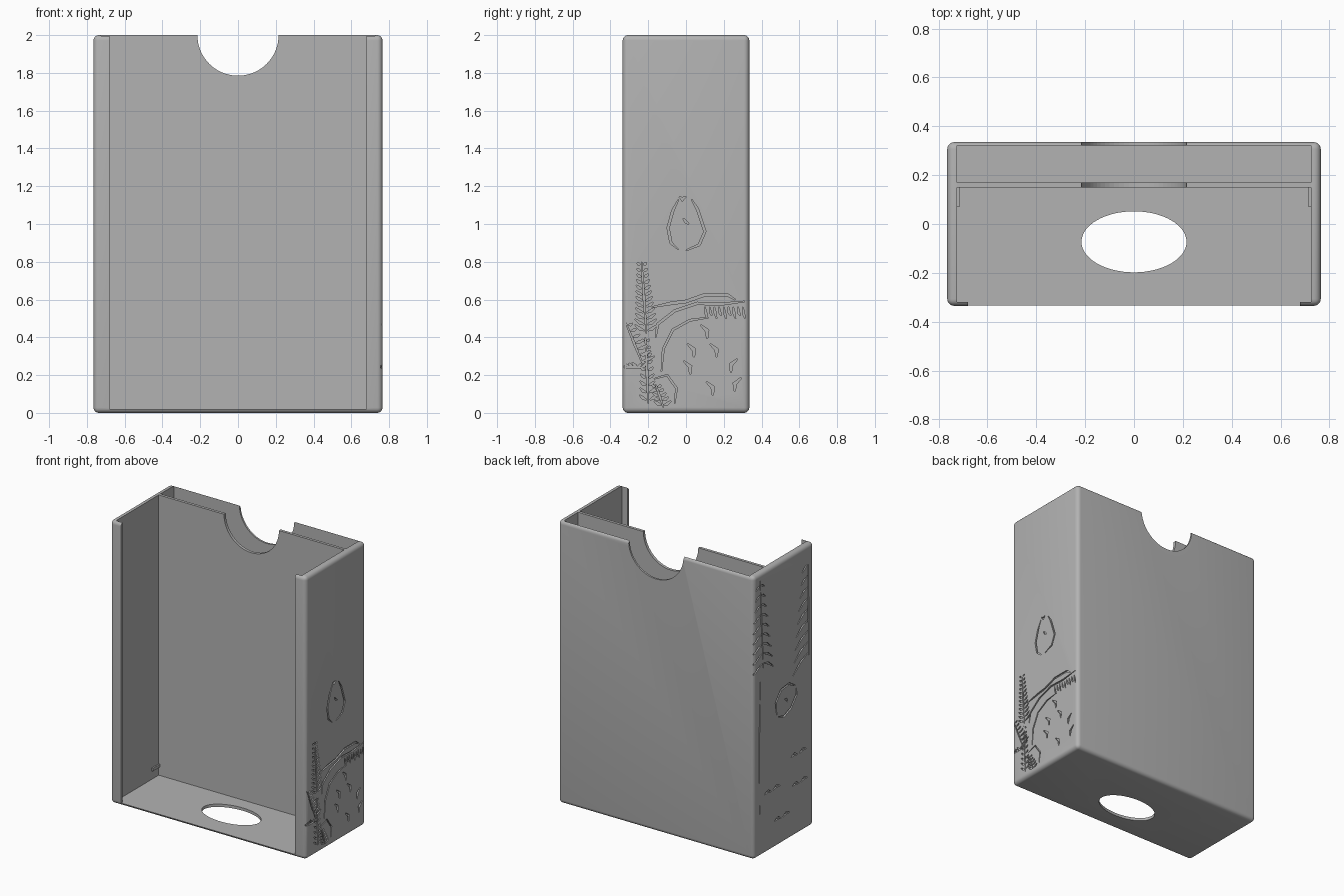
import bpy, bmesh, math
from mathutils import Vector

if "Cube" in bpy.data.objects:
    bpy.data.objects.remove(bpy.data.objects["Cube"])

grey = bpy.data.materials.new("grey plastic")
grey.diffuse_color = (0.45, 0.45, 0.45, 1)
grey.use_nodes = True
grey.node_tree.nodes["Principled BSDF"].inputs["Base Color"].default_value = grey.diffuse_color
W, D, H = 0.765, 0.335, 2.0


def make(name, bm, helper=False):
    bmesh.ops.recalc_face_normals(bm, faces=bm.faces)
    me = bpy.data.meshes.new(name)
    bm.to_mesh(me)
    bm.free()
    ob = bpy.data.objects.new(name, me)
    bpy.context.collection.objects.link(ob)
    me.materials.append(grey)
    ob.hide_render = helper
    ob.hide_set(helper)
    return ob


def add_box(bm, x0, x1, y0, y1, z0, z1):
    vs = bmesh.ops.create_cube(bm, size=1)["verts"]
    for v in vs:
        v.co = Vector(((x0 + x1) / 2 + v.co.x * (x1 - x0),
                       (y0 + y1) / 2 + v.co.y * (y1 - y0),
                       (z0 + z1) / 2 + v.co.z * (z1 - z0)))


def box(name, *dims, helper=False):
    bm = bmesh.new()
    add_box(bm, *dims)
    return make(name, bm, helper)


def prism(bm, a, b):
    """Closed solid between two matching outlines."""
    va, vb = [bm.verts.new(p) for p in a], [bm.verts.new(p) for p in b]
    bm.faces.new(va)
    bm.faces.new(vb[::-1])
    n = len(a)
    for i in range(n):
        bm.faces.new((va[i], vb[i], vb[(i + 1) % n], va[(i + 1) % n]))


def cut(ob, cutter, self_hit=False):
    m = ob.modifiers.new("cut " + cutter.name, "BOOLEAN")
    m.operation, m.solver, m.object = "DIFFERENCE", "EXACT", cutter
    m.use_self = self_hit


# Cutters: cavity, front opening, thumb notch, floor hole
cavity = box("cavity_cutter", -0.725, 0.725, -0.32, 0.322, 0.02, 2.2, helper=True)
opening = box("opening_cutter", -0.68, 0.68, -0.5, -0.25, 0.02, 2.2, helper=True)
ring = [(math.cos(i * math.tau / 64), math.sin(i * math.tau / 64)) for i in range(64)]
bm = bmesh.new()
prism(bm, [(0.215 * c, 0, 2 + 0.215 * s) for c, s in ring],
      [(0.215 * c, 0.6, 2 + 0.215 * s) for c, s in ring])
notch = make("notch_cutter", bm, True)
bm = bmesh.new()
prism(bm, [(0.215 * c, -0.073 + 0.125 * s, -0.1) for c, s in ring],
      [(0.215 * c, -0.073 + 0.125 * s, 0.1) for c, s in ring])
hole = make("floor_hole_cutter", bm, True)

# Engraved strokes: tapered outlines in (y, z) on a side wall
groove_bm = bmesh.new()


def stroke(side, pts, w=0.008, tip=0.3):
    n = len(pts)
    left, right = [], []
    for i, p in enumerate(pts):
        a, b = Vector(pts[max(i - 1, 0)]), Vector(pts[min(i + 1, n - 1)])
        d = (b - a).normalized()
        k = w / 2 * (tip if i in (0, n - 1) else 1)
        left.append((p[0] - d.y * k, p[1] + d.x * k))
        right.append((p[0] + d.y * k, p[1] - d.x * k))
    outline = left + right[::-1]
    prism(groove_bm, [(side * (W - 0.01), y, z) for y, z in outline],
          [(side * (W + 0.02), y, z) for y, z in outline])


def frond(side, base, top, n, length, lean, sides=(-1, 1)):
    """Stem with paired leaves getting shorter toward the top."""
    a, b = Vector(base), Vector(top)
    stroke(side, [a, a.lerp(b, 0.5), b], 0.01)
    for i in range(n):
        p = a.lerp(b, (i + 0.5) / n)
        ln = length * (1 - 0.75 * i / n)
        for s in sides:
            start = p + Vector((s * 0.009, 0))
            stroke(side, [start, start + Vector((s * ln * 0.5, lean * ln * 0.35)),
                          start + Vector((s * ln, lean * ln))], 0.014)


# Right wall: pear ring, hill outlines, ferns, crescents
stroke(1, [(-0.04, 1.13), (-0.07, 1.07), (-0.095, 0.98), (-0.08, 0.9), (-0.04, 0.865)], 0.012)
stroke(1, [(0.03, 1.13), (0.06, 1.08), (0.1, 0.96), (0.07, 0.89), (0.0, 0.86)], 0.012)
stroke(1, [(-0.035, 1.145), (-0.02, 1.13), (0.0, 1.145)], 0.02)
stroke(1, [(-0.015, 1.03), (0, 1.01), (0.015, 1.0)], 0.015)
stroke(1, [(-0.18, 0.56), (-0.08, 0.58), (0, 0.59), (0.1, 0.625), (0.22, 0.625), (0.26, 0.6)], 0.014)
stroke(1, [(-0.16, 0.4), (-0.15, 0.47), (-0.06, 0.54), (0.06, 0.58), (0.18, 0.575), (0.31, 0.59)], 0.012)
stroke(1, [(-0.13, 0.22), (-0.12, 0.34), (-0.07, 0.44), (0.02, 0.49), (0.12, 0.505)], 0.01)
stroke(1, [(-0.17, 0.18), (-0.1, 0.2), (-0.05, 0.13), (-0.06, 0.05)], 0.01)
for i in range(9):
    y = 0.1 + i * 0.025
    stroke(1, [(y, 0.56), (y + 0.004, 0.53), (y + 0.012, 0.5 + 0.015 * (i % 2))], 0.012)
for y, z in [(0.03, 0.33), (0.01, 0.24), (0.1, 0.43), (0.15, 0.33),
             (0.25, 0.25), (0.27, 0.15), (0.13, 0.13)]:
    s = 1 if y < 0.2 else -1
    stroke(1, [(y - s * 0.022, z + 0.035), (y + s * 0.012, z + 0.005), (y + s * 0.012, z - 0.035)], 0.02)
frond(1, (-0.21, 0.42), (-0.235, 0.8), 12, 0.05, 0.6)
frond(1, (-0.2, 0.05), (-0.215, 0.4), 9, 0.035, 0.7)
frond(1, (-0.23, 0.26), (-0.32, 0.48), 7, 0.06, 0.4, (1,))
frond(1, (-0.235, 0.24), (-0.325, 0.24), 4, 0.03, 0.9)
frond(1, (-0.12, 0.03), (-0.16, 0.15), 5, 0.035, 0.6)

# Left wall: two pines, ring, small birds
frond(-1, (0.23, 1.32), (0.265, 1.95), 9, 0.11, -0.6)
frond(-1, (-0.28, 1.2), (-0.27, 1.9), 9, 0.17, -0.6, (1,))
stroke(-1, [(0.27, 0.3), (0.275, 0.8), (0.26, 1.3)], 0.008)
stroke(-1, [(0.08, 0.93), (0.09, 1.02), (0.03, 1.09), (-0.06, 1.1), (-0.13, 1.06)], 0.014)
stroke(-1, [(0.06, 0.91), (0.0, 0.89), (-0.08, 0.92), (-0.14, 0.99), (-0.14, 1.04)], 0.014)
stroke(-1, [(-0.01, 1.01), (-0.03, 1.0), (-0.04, 0.98)], 0.018)
for y, z in [(-0.165, 0.58), (0.13, 0.43), (-0.18, 0.37), (0.02, 0.2)]:
    for s in (-1, 1):
        stroke(-1, [(y + s * 0.012, z - 0.015), (y + s * 0.045, z), (y + s * 0.085, z - 0.01)], 0.018)
grooves = make("engraving_cutter", groove_bm, True)

# Case shell: rounded block, hollowed out and engraved
bm = bmesh.new()
add_box(bm, -W, W, -D, D, 0, H)
bmesh.ops.bevel(bm, geom=bm.edges[:], offset=0.028, segments=5, profile=0.5, affect="EDGES")
shell = make("case_shell", bm)
for c in (cavity, opening, notch, hole):
    cut(shell, c)
cut(shell, grooves, True)

# Divider with the same notch
divider = box("divider", -0.73, 0.73, 0.15, 0.17, 0.01, H)
cut(divider, notch)

# Small retaining tabs in front of the divider
for s, n in ((-1, "left"), (1, "right")):
    box(n + "_tab", *sorted((s * 0.73, s * 0.715)), 0.07, 0.152, 0.08, 0.1)

# Smooth rounded edges, keep the rest crisp
bpy.context.view_layer.objects.active = shell
shell.select_set(True)
bpy.ops.object.shade_smooth_by_angle(angle=math.radians(30))
